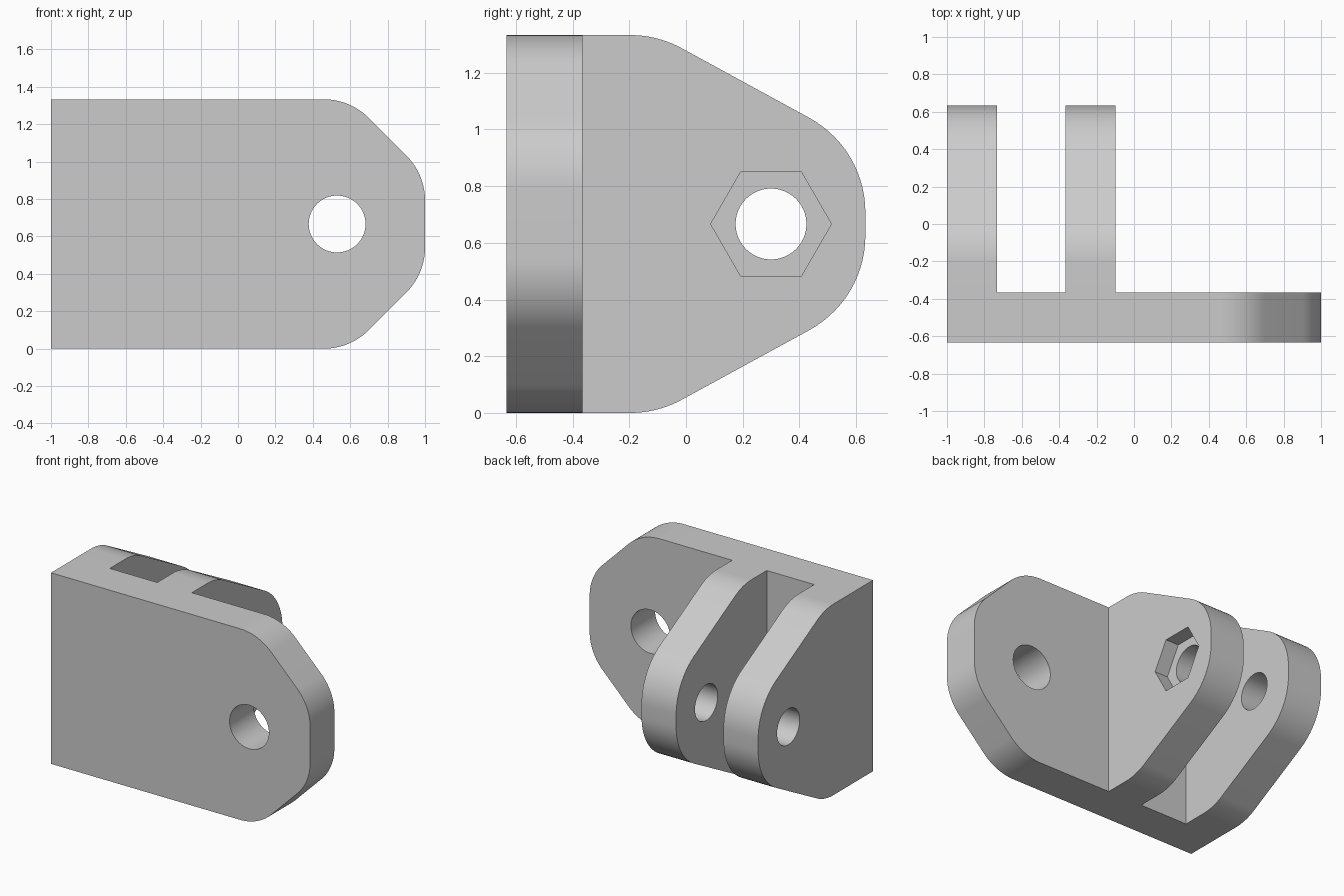
import bpy, bmesh, math
from mathutils import Vector

if "Cube" in bpy.data.objects:
    bpy.data.objects.remove(bpy.data.objects["Cube"], do_unlink=True)

T = 0.267          # wall thickness
H = 1.333          # height
BACK = -0.633      # front face of the plate
MID = H / 2

gray = bpy.data.materials.new("light_gray")
gray.use_nodes = True
gray.diffuse_color = (0.6, 0.6, 0.6, 1)
gray.node_tree.nodes["Principled BSDF"].inputs["Base Color"].default_value = (0.6, 0.6, 0.6, 1)


def rounded(corners, steps=14):
    """Outline from (u, v, radius) corners; radius 0 stays sharp."""
    out = []
    n = len(corners)
    for i, (u, v, r) in enumerate(corners):
        p = Vector((u, v))
        if r == 0:
            out.append(p)
            continue
        a = (Vector(corners[i - 1][:2]) - p).normalized()
        b = (Vector(corners[(i + 1) % n][:2]) - p).normalized()
        half = a.angle(b) / 2
        centre = p + (a + b).normalized() * (r / math.sin(half))
        start = p + a * (r / math.tan(half)) - centre
        sweep = math.pi - 2 * half
        for k in range(steps + 1):
            t = sweep * k / steps
            c, s = math.cos(t), math.sin(t)
            out.append(centre + Vector((start.x * c - start.y * s, start.x * s + start.y * c)))
    return out


def circle(u, v, r, sides):
    return [Vector((u + r * math.cos(math.tau * k / sides), v + r * math.sin(math.tau * k / sides)))
            for k in range(sides)]


def prism(name, outline, axis, lo, hi):
    """Extrude a (horizontal, z) outline along x or y from lo to hi."""
    bm = bmesh.new()
    place = (lambda p: (lo, p.x, p.y)) if axis == "x" else (lambda p: (p.x, lo, p.y))
    face = bm.faces.new([bm.verts.new(place(p)) for p in outline])
    res = bmesh.ops.extrude_face_region(bm, geom=[face])
    moved = [g for g in res["geom"] if isinstance(g, bmesh.types.BMVert)]
    d = hi - lo
    bmesh.ops.translate(bm, verts=moved, vec=(d, 0, 0) if axis == "x" else (0, d, 0))
    bmesh.ops.recalc_face_normals(bm, faces=bm.faces)
    me = bpy.data.meshes.new(name)
    bm.to_mesh(me)
    bm.free()
    me.materials.append(gray)
    ob = bpy.data.objects.new(name, me)
    bpy.context.collection.objects.link(ob)
    return ob


def combine(target, other, operation):
    mod = target.modifiers.new(operation, "BOOLEAN")
    mod.operation = operation
    mod.solver = "EXACT"
    mod.object = other
    bpy.context.view_layer.objects.active = target
    bpy.ops.object.modifier_apply(modifier=mod.name)
    bpy.data.objects.remove(other, do_unlink=True)


# Mounting plate with a chamfered, rounded end
R = 0.34
plate = rounded([(-1, 0, 0), (0.6, 0, R), (1, 0.4, R), (1, H - 0.4, R), (0.6, H, R), (-1, H, 0)])
bracket = prism("hinge_bracket", plate, "y", BACK, BACK + T)

# Two tapered lugs
R = 0.38
lug = rounded([(-0.5, 0, 0), (-0.1, 0, R), (0.633, 0.4, R),
               (0.633, H - 0.4, R), (-0.1, H, R), (-0.5, H, 0)])
for name, x in (("outer_lug", -1), ("inner_lug", -0.367)):
    combine(bracket, prism(name, lug, "x", x, x + T), "UNION")

# Plate hole, pin hole through both lugs, hexagonal nut pocket
combine(bracket, prism("plate_hole", circle(0.53, MID, 0.152, 64), "y", -1, 0), "DIFFERENCE")
combine(bracket, prism("pin_hole", circle(0.3, MID, 0.125, 64), "x", -1.2, 0.1), "DIFFERENCE")
combine(bracket, prism("nut_pocket", circle(0.3, MID, 0.213, 6), "x", -0.2, 0.1), "DIFFERENCE")

# Smooth the rounded ends and bores, keep the corners crisp
bpy.ops.object.select_all(action="DESELECT")
bracket.select_set(True)
bpy.context.view_layer.objects.active = bracket
bpy.ops.object.shade_smooth_by_angle(angle=math.radians(25))
